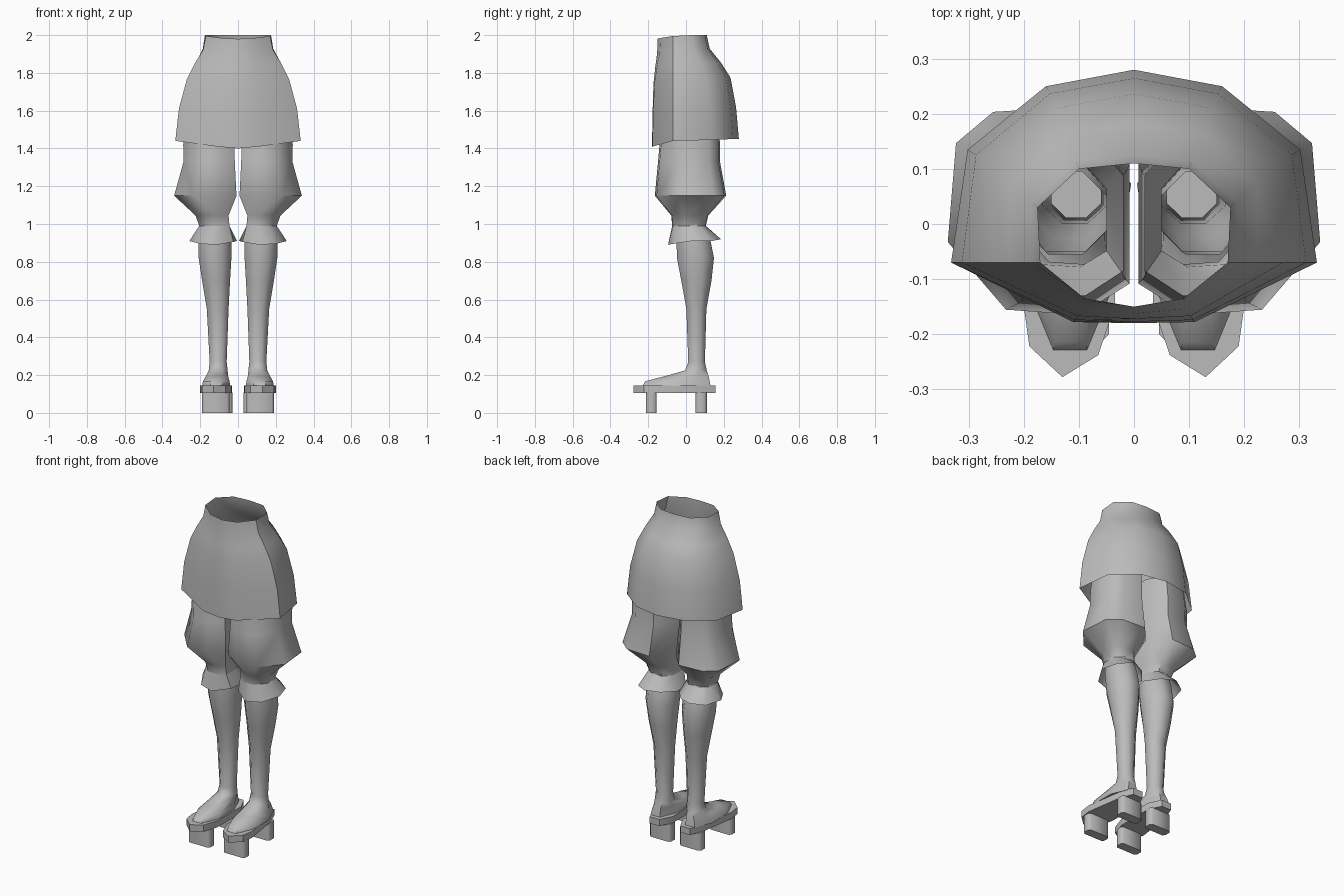
import bpy, bmesh, math

if "Cube" in bpy.data.objects:
    bpy.data.objects.remove(bpy.data.objects["Cube"])

grey = bpy.data.materials.new("plain_grey")
grey.diffuse_color = (0.5, 0.5, 0.5, 1)
grey.use_nodes = True
grey.node_tree.nodes["Principled BSDF"].inputs["Base Color"].default_value = grey.diffuse_color


def loft(name, rings, cap_top=False, cap_bottom=False, mirror=True, angle=50):
    """Skin a stack of equal-length rings listed from top to bottom."""
    bm = bmesh.new()
    loops = [[bm.verts.new(p) for p in ring] for ring in rings]
    n = len(loops[0])
    for a, b in zip(loops, loops[1:]):
        for i in range(n):
            j = (i + 1) % n
            bm.faces.new((a[i], a[j], b[j], b[i]))
    if cap_top:
        bm.faces.new(loops[0])
    if cap_bottom:
        bm.faces.new(loops[-1])
    bmesh.ops.recalc_face_normals(bm, faces=bm.faces)
    mesh = bpy.data.meshes.new(name)
    bm.to_mesh(mesh)
    bm.free()
    mesh.materials.append(grey)
    obj = bpy.data.objects.new(name, mesh)
    bpy.context.collection.objects.link(obj)
    bpy.ops.object.select_all(action='DESELECT')
    obj.select_set(True)
    bpy.context.view_layer.objects.active = obj
    bpy.ops.object.shade_smooth_by_angle(angle=math.radians(angle))
    if mirror:
        obj.modifiers.new("mirror", 'MIRROR').use_mirror_merge = False
    return obj


def fit(shape, x0, x1, y0, y1, z):
    """Fit a unit cross-section into a box at height z."""
    return [((x0 + x1) / 2 + (x1 - x0) / 2 * u,
             (y0 + y1) / 2 + (y1 - y0) / 2 * v, z) for u, v in shape]


# skirt: blend the waist outline into the hem outline, ten sides
waist = [(0, .11, 2), (.1, .1, 2), (.175, .03, 2), (.17, -.07, 1.995),
         (.09, -.135, 1.985), (0, -.15, 1.98)]
hem = [(0, .28, 1.45), (.16, .25, 1.45), (.302, .135, 1.445),
       (.332, -.07, 1.44), (.11, -.178, 1.41), (0, -.18, 1.40)]
skirt_rings = []
for fx, fy, fz in [(0, 0, 0), (.09, .09, .13), (.36, .43, .26),
                   (.62, .74, .41), (.88, .91, .69), (1, 1, 1)]:
    half = [(a[0] + (b[0] - a[0]) * fx, a[1] + (b[1] - a[1]) * fy,
             a[2] + (b[2] - a[2]) * fz) for a, b in zip(waist, hem)]
    skirt_rings.append(half + [(-x, y, z) for x, y, z in half[-2:0:-1]])
loft("skirt", skirt_rings, mirror=False)

# baggy breeches, gathered below the knee, with a flared cuff
baggy = [(.91, .65), (1, -.3), (.36, -.95), (-.45, -1),
         (-1, -.7), (-1, .45), (-.45, 1), (.5, .95)]
loft("breeches", [fit(baggy, *r) for r in [
    (.02, .27, -.13, .17, 1.56),
    (.02, .29, -.14, .18, 1.42),
    (.017, .288, -.148, .18, 1.33),
    (.008, .338, -.165, .213, 1.15),
    (.05, .225, -.078, .118, 1.045),
    (.045, .205, -.073, .105, .99)]])
flare = [(.75, .65), (1, -.1), (.55, -.8), (-.15, -1),
         (-.85, -.55), (-1, .2), (-.5, .75), (.15, 1)]
cuff = fit(flare, .005, .258, -.095, .185, .905)
for k, dz in enumerate([.005, .005, -.01, -.015, 0, .005, .01, .015]):
    cuff[k] = (*cuff[k][:2], .905 + dz)
loft("breeches_cuff", [fit(baggy, .045, .205, -.073, .105, .99), cuff])

# lower leg running into the foot
octagon = [(math.cos(a) / math.cos(math.pi / 8), math.sin(a) / math.cos(math.pi / 8))
           for a in [math.pi / 8 + k * math.pi / 4 for k in range(8)]]
loft("leg_and_foot", [fit(octagon, *r) for r in [
    (.05, .20, -.055, .095, 1.02),
    (.035, .21, -.05, .13, .91),
    (.035, .208, -.048, .148, .82),
    (.042, .19, -.025, .135, .70),
    (.05, .165, .002, .108, .55),
    (.06, .15, .012, .1, .27),
    (.055, .155, -.005, .11, .225),
    (.052, .17, -.11, .12, .195),
    (.045, .185, -.215, .125, .168),
    (.042, .19, -.23, .13, .143)]], cap_bottom=True)

# sandal board
board = [(.13, -.278), (.19, -.222), (.2, -.15), (.167, .07), (.135, .155),
         (.07, .155), (.033, .08), (.035, -.15), (.065, -.238)]
loft("sandal_board", [[(x, y, z) for x, y in board] for z in (.145, .105)],
     True, True, angle=30)

# two support blocks under each board
for name, x0, x1, y0, y1 in [("front_block", .045, .19, -.212, -.155),
                             ("back_block", .03, .172, .05, .11)]:
    b = .012
    outline = [(x0 + b, y0), (x1 - b, y0), (x1, y0 + b), (x1, y1 - b),
               (x1 - b, y1), (x0 + b, y1), (x0, y1 - b), (x0, y0 + b)]
    loft(name, [[(x, y, z) for x, y in outline] for z in (.107, 0)],
         True, True, angle=50)
